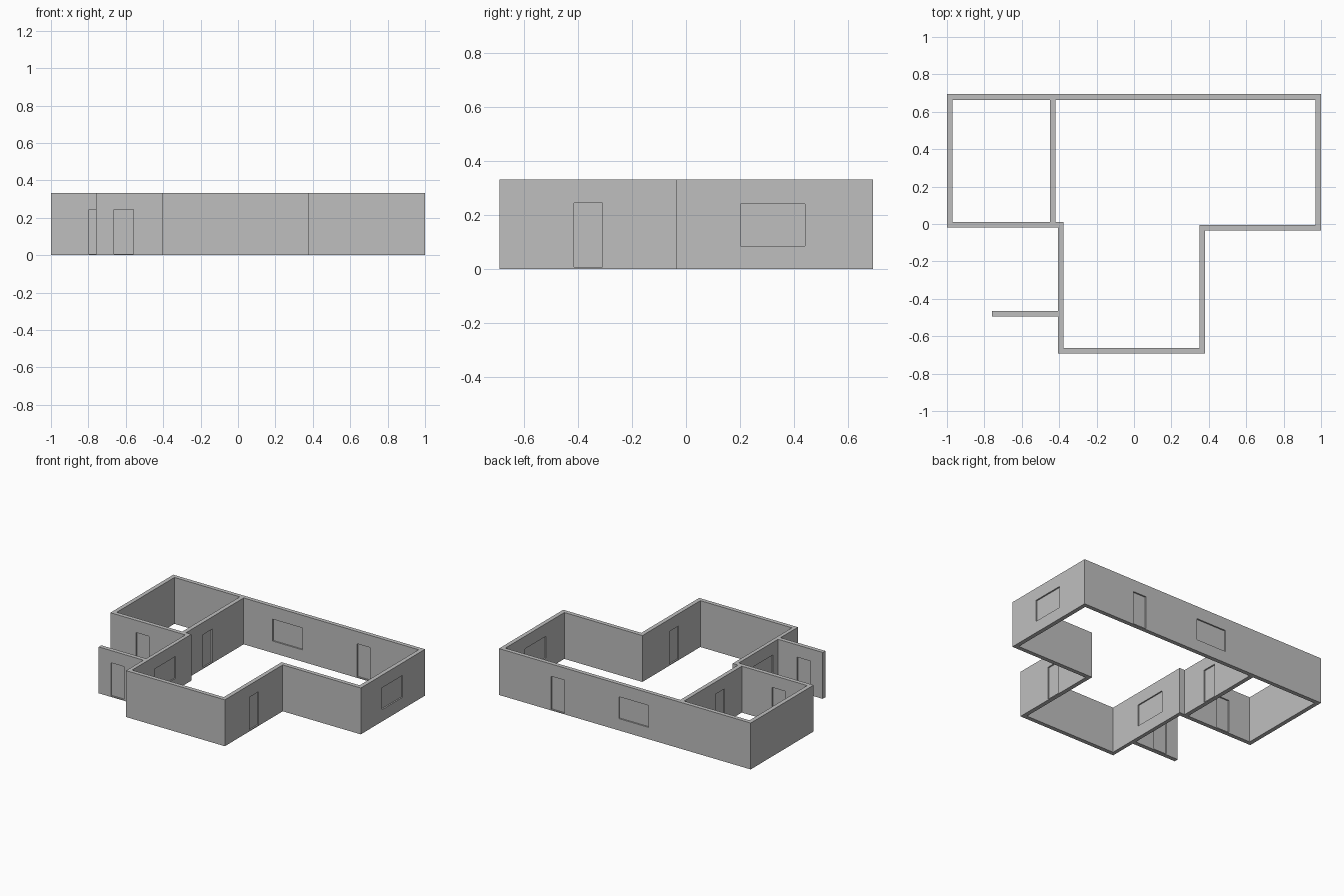
import bpy, bmesh
from mathutils import Matrix, Vector

if "Cube" in bpy.data.objects:
    bpy.data.objects.remove(bpy.data.objects["Cube"])

H = 0.333          # wall height
T = 0.03           # wall thickness
PANEL = 0.01       # door / window panel thickness
DOOR_Z = (0.007, 0.245)
WINDOW_Z = (0.085, 0.242)

grey = bpy.data.materials.new("plain grey")
grey.diffuse_color = (0.52, 0.52, 0.52, 1)
grey.use_nodes = True
grey.node_tree.nodes["Principled BSDF"].inputs["Base Color"].default_value = grey.diffuse_color


def add_object(name, mesh):
    obj = bpy.data.objects.new(name, mesh)
    bpy.context.scene.collection.objects.link(obj)
    return obj


def box(name, lo, hi):
    lo, hi = Vector(lo), Vector(hi)
    bm = bmesh.new()
    bmesh.ops.create_cube(bm, size=1, matrix=Matrix.Translation((lo + hi) / 2) @ Matrix.Diagonal((*(hi - lo), 1)))
    mesh = bpy.data.meshes.new(name)
    bm.to_mesh(mesh)
    bm.free()
    mesh.materials.append(grey)
    return add_object(name, mesh)


# Floor plan: outer outline (with the free-standing side wall) and two rooms
outline = [(-1, -.02), (-.405, -.02), (-.405, -.465), (-.76, -.465), (-.76, -.495),
           (-.405, -.495), (-.405, -.692), (.38, -.692), (.38, -.035), (1, -.035),
           (1, .694), (-1, .694)]
small_room = [(-.97, .01), (-.45, .01), (-.45, .664), (-.97, .664)]
main_room = [(-.42, .664), (.97, .664), (.97, -.005), (.35, -.005), (.35, -.662),
             (-.378, -.662), (-.378, .01), (-.42, .01)]

# Extrude the plan into walls
curve = bpy.data.curves.new("plan", 'CURVE')
curve.dimensions = '2D'
curve.fill_mode = 'BOTH'
curve.extrude = H / 2
for loop in (outline, small_room, main_room):
    spline = curve.splines.new('POLY')
    spline.points.add(len(loop) - 1)
    for p, (x, y) in zip(spline.points, loop):
        p.co = (x, y, 0, 1)
    spline.use_cyclic_u = True
plan = add_object("plan", curve)
bpy.context.view_layer.update()
mesh = bpy.data.meshes.new_from_object(plan.evaluated_get(bpy.context.evaluated_depsgraph_get()))
bpy.data.objects.remove(plan)

bm = bmesh.new()
bm.from_mesh(mesh)
bmesh.ops.translate(bm, verts=bm.verts, vec=(0, 0, H / 2))
bmesh.ops.remove_doubles(bm, verts=bm.verts, dist=1e-4)
bmesh.ops.recalc_face_normals(bm, faces=bm.faces)
for f in bm.faces:
    f.smooth = False
    f.material_index = 0
bm.to_mesh(mesh)
bm.free()
mesh.materials.clear()
mesh.materials.append(grey)
walls = add_object("walls", mesh)

# Openings: name, wall direction, wall centre line, start, end, heights
openings = [
    ("back_window", 'x', .679, -.19, .048, WINDOW_Z),
    ("back_door", 'x', .679, .48, .585, DOOR_Z),
    ("right_window", 'y', .985, .203, .441, WINDOW_Z),
    ("right_door", 'y', .365, -.415, -.31, DOOR_Z),
    ("side_wall_door", 'x', -.48, -.664, -.558, DOOR_Z),
    ("left_door", 'x', -.005, -.797, -.692, DOOR_Z),
    ("partition_door", 'y', -.435, .205, .31, DOOR_Z),
    ("left_window", 'y', -.392, -.41, -.17, WINDOW_Z),
]


def slab(name, axis, centre, a, b, z, thick):
    c0, c1 = centre - thick / 2, centre + thick / 2
    if axis == 'x':
        return box(name, (a, c0, z[0]), (b, c1, z[1]))
    return box(name, (c0, a, z[0]), (c1, b, z[1]))


# Cut each opening, then set a thin panel in the middle of the wall
for name, axis, centre, a, b, z in openings:
    cutter = slab("cutter", axis, centre, a, b, z, T * 1.6)
    cutter.hide_render = True
    mod = walls.modifiers.new("cut", 'BOOLEAN')
    mod.operation = 'DIFFERENCE'
    mod.solver = 'EXACT'
    mod.object = cutter
    bpy.context.view_layer.objects.active = walls
    bpy.ops.object.modifier_apply(modifier=mod.name)
    bpy.data.objects.remove(cutter)
    slab(name, axis, centre, a, b, z, PANEL)
